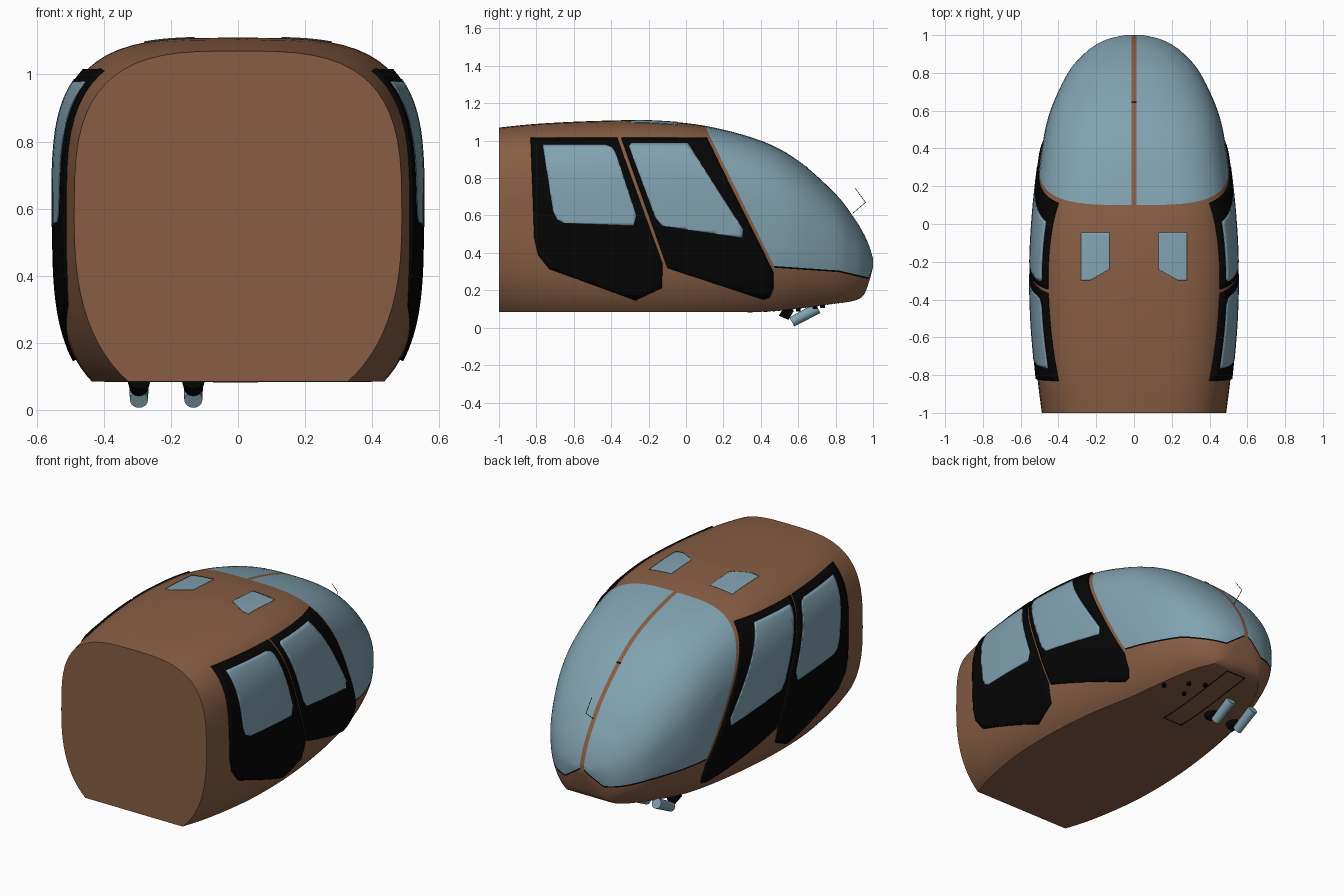
import bpy, bmesh, math
from mathutils import Vector, Matrix

cube = bpy.data.objects.get("Cube")
if cube:
    bpy.data.objects.remove(cube, do_unlink=True)


def material(name, rgb):
    m = bpy.data.materials.new(name)
    m.use_nodes = True
    m.diffuse_color = (*rgb, 1)
    m.node_tree.nodes["Principled BSDF"].inputs["Base Color"].default_value = (*rgb, 1)
    return m


BROWN = material("brown paint", (0.245, 0.111, 0.058))
GLASS = material("blue glass", (0.22, 0.36, 0.44))
BLACK = material("black trim", (0.0015, 0.0015, 0.0015))


def finish(name, bm, mats, angle=35):
    mesh = bpy.data.meshes.new(name)
    bm.to_mesh(mesh)
    bm.free()
    for m in mats:
        mesh.materials.append(m)
    obj = bpy.data.objects.new(name, mesh)
    bpy.context.collection.objects.link(obj)
    bpy.ops.object.select_all(action='DESELECT')
    obj.select_set(True)
    bpy.context.view_layer.objects.active = obj
    bpy.ops.object.shade_smooth_by_angle(angle=math.radians(angle))
    return obj


# Hull stations: y, belly z, roof z, half width, upper and lower roundness
STATIONS = [
    (-1, .085, 1.07, .488, 3.2, 2.5), (-.8, .085, 1.09, .513, 3.4, 3),
    (-.5, .085, 1.105, .538, 3.5, 3.4), (-.2, .085, 1.108, .543, 3.5, 3.4),
    (.1, .085, 1.08, .525, 3.4, 3.2), (.4, .085, 1.0, .488, 3, 2.8),
    (.6, .103, .893, .443, 2.7, 2.6), (.8, .13, .715, .35, 2.4, 2.5),
    (.9, .145, .585, .265, 2.2, 2.4), (.95, .175, .503, .2, 2.1, 2.3),
    (.98, .25, .435, .135, 2, 2.2), (1, .325, .37, .05, 2, 2)]
STEPS = 6
BELLY_CUT = 1.2   # lower half is this much deeper than the flat belly


def smooth_rows():
    rows = []
    last = len(STATIONS) - 1
    for i in range(last):
        p = [Vector(STATIONS[min(max(j, 0), last)]) for j in range(i - 1, i + 3)]
        for k in range(STEPS):
            t = k / STEPS
            # Catmull-Rom between neighbouring stations
            rows.append(p[1] + t * 0.5 * (p[2] - p[0]
                        + t * (2 * p[0] - 5 * p[1] + 4 * p[2] - p[3]
                               + t * (3 * (p[1] - p[2]) + p[3] - p[0]))))
    return rows + [Vector(STATIONS[-1])]


ROWS = smooth_rows()


def row_at(y):
    for a, b in zip(ROWS, ROWS[1:]):
        if y <= b[0]:
            return a.lerp(b, max(0, (y - a[0]) / (b[0] - a[0])))
    return ROWS[-1]


def half_width(y, z):
    _, b, top, w, n_up, n_low = row_at(y)
    m = (b + top) / 2
    s, n = ((z - m) / (top - m), n_up) if z > m else ((m - z) / (BELLY_CUT * (m - b)), n_low)
    return w * max(0, 1 - s ** n) ** (1 / n)


def roof_height(x, y):
    _, b, top, w, n, _ = row_at(y)
    m = (b + top) / 2
    return m + (top - m) * max(0, 1 - (abs(x) / w) ** n) ** (1 / n)


# Cabin hull: lofted rings, then cut along the windscreen borders
def half_ring(row):
    y, b, top, w, n_up, n_low = row
    m, h = (b + top) / 2, (top - b) / 2
    pts = []
    end = math.asin((1 / BELLY_CUT) ** (n_low / 2))
    for i in range(12):
        a = end * (1 - i / 12)
        pts.append((w * math.cos(a) ** (2 / n_low), y,
                    m - BELLY_CUT * h * math.sin(a) ** (2 / n_low)))
    for i in range(16):
        a = math.pi / 2 * i / 16
        pts.append((w * math.cos(a) ** (2 / n_up), y, m + h * math.sin(a) ** (2 / n_up)))
    return pts, (0, y, b), (0, y, top)


bm = bmesh.new()
rings = []
for row in ROWS:
    half, low, high = half_ring(row)
    loop = [low] + half + [high] + [(-x, y, z) for x, y, z in reversed(half)]
    rings.append([bm.verts.new(p) for p in loop])
for r, q in zip(rings, rings[1:]):
    for i in range(len(r)):
        j = (i + 1) % len(r)
        bm.faces.new((r[i], r[j], q[j], q[i]))
bm.faces.new(rings[0])
bm.faces.new(rings[-1])
bmesh.ops.recalc_face_normals(bm, faces=bm.faces)

# Windscreen borders: sloped pillar, bent sill that rises to the centre strip
PILLAR = (Vector((0, .1, 1.08)), Vector((0, .75, .37)))
SILLS = [(Vector((0, .47, .33)), Vector((0, .07, 1))), (Vector((0, .96, .273)), Vector((0, .23, 1)))]
RISES = [(Vector((0, 0, .36)), Vector((s * .7, 0, 1))) for s in (-1, 1)]
SEAM = Vector((0, 0, .009))
STRIP = .013


def above(c, plane):
    return (c - plane[0]).dot(plane[1])


def over_sill(c):
    rise = RISES[1] if c.x > 0 else RISES[0]
    return min(max(above(c, p) for p in SILLS), above(c, rise)) > 0


cuts = [PILLAR] + SILLS + RISES + [(co - SEAM, no) for co, no in SILLS + RISES]
cuts += [(Vector((s * STRIP, 0, 0)), Vector((1, 0, 0))) for s in (-1, 1)]
for co, no in cuts:
    bmesh.ops.bisect_plane(bm, geom=bm.verts[:] + bm.edges[:] + bm.faces[:],
                           plane_co=co, plane_no=no, dist=1e-5)
for f in bm.faces:
    c = f.calc_center_median()
    if above(c, PILLAR) > 0 and abs(c.x) > STRIP and over_sill(c + SEAM):
        f.material_index = 1 if over_sill(c) else 2
finish("cabin_hull", bm, [BROWN, GLASS, BLACK])


# Panels: a convex outline draped over the hull
def panel(name, outline, drape, outward, mat, lift, thick, mirror=True, n=24):
    pts = [Vector((a, b, 0)) for a, b in outline]
    lo = [min(p[i] for p in pts) for i in (0, 1)]
    hi = [max(p[i] for p in pts) for i in (0, 1)]
    mid = sum(pts, Vector()) / len(pts)
    bm = bmesh.new()
    bmesh.ops.create_grid(bm, x_segments=n, y_segments=n, size=0.5)
    for v in bm.verts:
        v.co = [lo[i] + (v.co[i] + .5) * (hi[i] - lo[i]) for i in (0, 1)] + [0]
    for p, q in zip(pts, pts[1:] + pts[:1]):
        no = Vector((q.y - p.y, p.x - q.x, 0)).normalized()
        if no.dot(mid - p) > 0:
            no.negate()
        bmesh.ops.bisect_plane(bm, geom=bm.verts[:] + bm.edges[:] + bm.faces[:],
                               plane_co=p, plane_no=no, dist=1e-5, clear_outer=True)
    for v in bm.verts:
        v.co = drape(v.co.x, v.co.y)
    bm.normal_update()
    if sum((f.normal for f in bm.faces), Vector()).dot(Vector(outward)) < 0:
        bmesh.ops.reverse_faces(bm, faces=bm.faces[:])
        bm.normal_update()
    for v, d in [(v, v.normal.copy()) for v in bm.verts]:
        v.co += d * lift
    obj = finish(name, bm, [mat])
    solid = obj.modifiers.new("thickness", 'SOLIDIFY')
    solid.thickness, solid.offset = thick, 1
    if mirror:
        obj.modifiers.new("mirror", 'MIRROR')


def on_side(y, z):
    return Vector((half_width(y, z), y, z))


def on_roof(x, y):
    return Vector((x, y, roof_height(x, y)))


def on_belly(x, y):
    return Vector((x, y, row_at(y)[1]))


rear_door = [(-.83, 1.01), (-.367, 1.01), (-.125, .34), (-.13, .215), (-.27, .15),
             (-.73, .315), (-.79, .39), (-.81, .47)]
rear_window = [(-.765, .973), (-.43, .973), (-.395, .96), (-.375, .93), (-.265, .6),
               (-.28, .545), (-.655, .56), (-.69, .58), (-.71, .625)]
front_door = [(-.345, 1.01), (.11, 1.01), (.465, .30), (.465, .21), (.445, .165),
              (.41, .155), (-.1, .32)]
front_window = [(-.305, .965), (-.295, .98), (.01, .98), (.305, .525), (.30, .48),
                (-.13, .545), (-.165, .59)]
for label, door, window in (("rear", rear_door, rear_window), ("front", front_door, front_window)):
    panel(label + "_doors", door, on_side, (1, 0, 0), BLACK, -.002, .012)
    panel(label + "_door_windows", window, on_side, (1, 0, 0), GLASS, .009, .003)

panel("roof_windows", [(.13, -.045), (.28, -.045), (.28, -.30), (.235, -.30), (.13, -.24)],
      on_roof, (0, 0, 1), GLASS, .001, .002)

# Belly hatch outline
x0, x1, y0, y1, t = -.075, .06, .33, .9, .006
for i, (a, b, c, d) in enumerate([(x0, x0 + t, y0, y1), (x1 - t, x1, y0, y1),
                                  (x0, x1, y0, y0 + t), (x0, x1, y1 - t, y1)]):
    panel(f"hatch_seam_{i + 1}", [(a, c), (b, c), (b, d), (a, d)], on_belly,
          (0, 0, -1), BLACK, .0005, .001, mirror=False, n=12)


# Round parts between two points
def rod(name, p, q, r1, r2, mat, sides=16):
    p, q = Vector(p), Vector(q)
    turn = (q - p).to_track_quat('Z', 'Y').to_matrix().to_4x4()
    bm = bmesh.new()
    bmesh.ops.create_cone(bm, cap_ends=True, segments=sides, radius1=r1, radius2=r2,
                          depth=(q - p).length, matrix=Matrix.Translation((p + q) / 2) @ turn)
    return finish(name, bm, [mat])


# Landing lights under the nose
for label, x in (("outer", -.295), ("inner", -.133)):
    rod(label + "_light_mount", (x, .515, .095), (x, .562, .066), .036, .028, BLACK)
    rod(label + "_light_lens", (x, .566, .031), (x, .705, .105), .027, .03, GLASS)

# Small belly fittings
for i, (x, y) in enumerate([(.28, .6), (.13, .6), (.17, .69), (.08, .73)]):
    z = row_at(y)[1]
    rod(f"belly_fitting_{i + 1}", (x, y, z + .01), (x, y, z - .015), .014, .012, BLACK, 10)

# Nose probe and wire, with a clip on the centre strip
probe = [(0, .89, .61), (0, .96, .67), (0, .905, .745)]
for i in range(2):
    rod(f"nose_probe_{i + 1}", probe[i], probe[i + 1], .0015, .0015, BLACK, 6)
z = roof_height(0, .645)
rod("strip_clip", (-.014, .645, z), (.014, .645, z), .004, .004, BLACK, 8)
